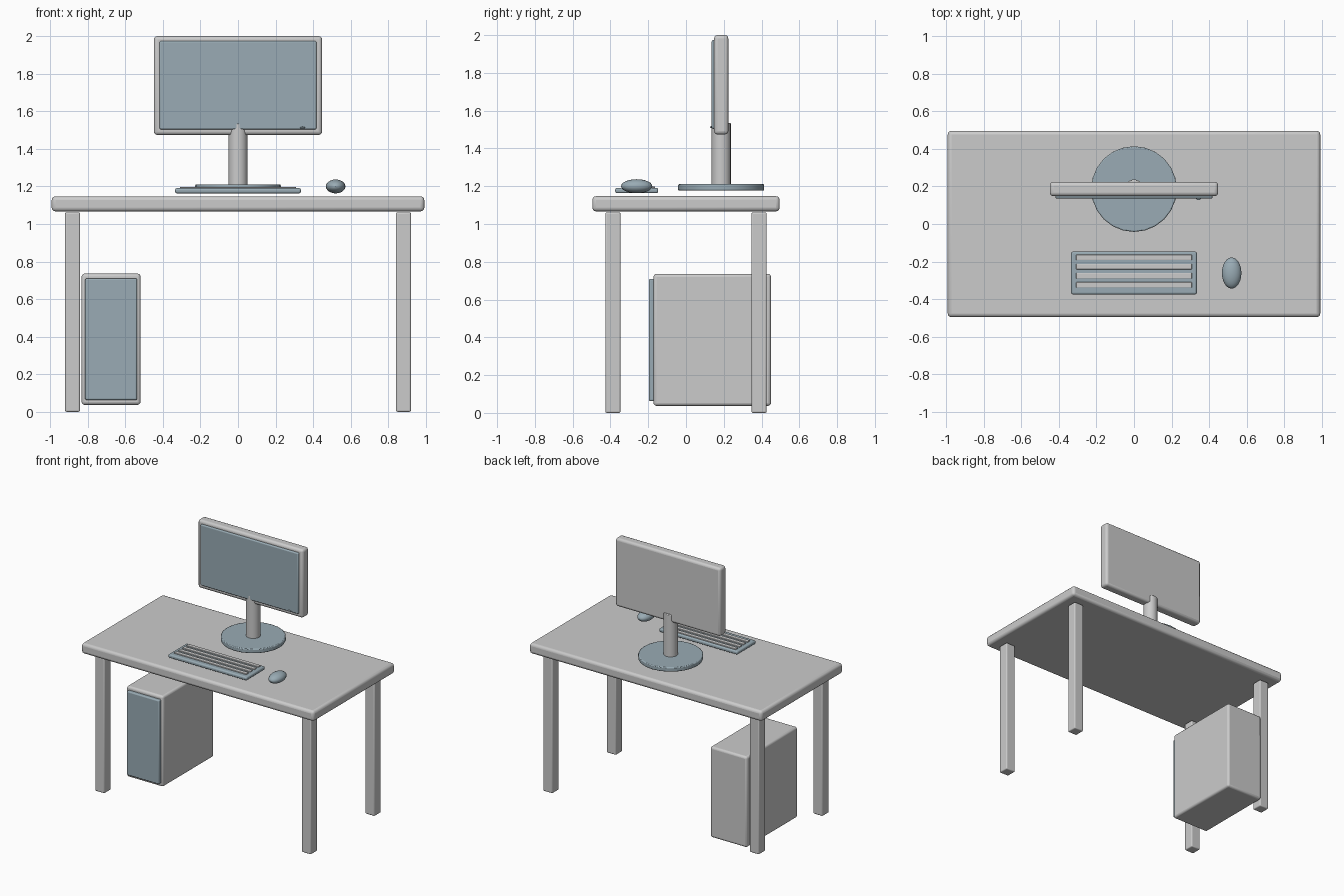
import bpy

if "Cube" in bpy.data.objects:
    bpy.data.objects.remove(bpy.data.objects["Cube"])

slate = bpy.data.materials.new("slate")
slate.diffuse_color = (0.32, 0.41, 0.46, 1)
slate.use_nodes = True
slate.node_tree.nodes["Principled BSDF"].inputs["Base Color"].default_value = slate.diffuse_color


def finish(name, bevel=0.0, mat=None, segments=3):
    """Name the active object, apply its scale, round its edges and shade it."""
    ob = bpy.context.object
    ob.name = ob.data.name = name
    bpy.ops.object.transform_apply(location=False, rotation=False, scale=True)
    bpy.ops.object.shade_smooth_by_angle()
    if bevel:
        mod = ob.modifiers.new("rounded", 'BEVEL')
        mod.width = bevel
        mod.segments = segments
        mod.limit_method = 'ANGLE'
    if mat:
        ob.data.materials.append(mat)
    return ob


def box(name, x, y, z, bevel, mat=None):
    """Box from (min, max) ranges on each axis."""
    r = (x, y, z)
    bpy.ops.mesh.primitive_cube_add(size=1, location=[(a + b) / 2 for a, b in r])
    bpy.context.object.scale = [b - a for a, b in r]
    return finish(name, bevel, mat)


def disc(name, radius, x, y, z, bevel, mat=None):
    """Upright 24-sided cylinder over a z range."""
    bpy.ops.mesh.primitive_cylinder_add(vertices=24, radius=radius, depth=z[1] - z[0],
                                        location=(x, y, sum(z) / 2))
    return finish(name, bevel, mat, 2)


def ellipsoid(name, centre, radii, mat=None):
    bpy.ops.mesh.primitive_uv_sphere_add(segments=24, ring_count=12, radius=1, location=centre)
    bpy.context.object.scale = radii
    return finish(name, 0, mat)


# Desk
box("desk_top", (-0.992, 0.992), (-0.496, 0.496), (1.067, 1.147), 0.02)
for side, sx in (("left", -1), ("right", 1)):
    for end, sy in (("front", -1), ("back", 1)):
        cx, cy = sx * 0.881, sy * 0.387
        box(f"{end}_{side}_leg", (cx - 0.04, cx + 0.04), (cy - 0.04, cy + 0.04),
            (0, 1.062), 0.008)

# Monitor on its stand
box("monitor_case", (-0.448, 0.448), (0.149, 0.224), (1.474, 2.0), 0.018)
box("monitor_screen", (-0.418, 0.418), (0.136, 0.17), (1.504, 1.974), 0.008, slate)
ellipsoid("power_light", (0.344, 0.136, 1.513), (0.013, 0.009, 0.005), slate)
disc("monitor_post", 0.051, 0, 0.186, (1.2, 1.536), 0.004)
disc("monitor_base", 0.228, 0, 0.186, (1.177, 1.211), 0.006, slate)

# Keyboard with four key rows
box("keyboard_tray", (-0.335, 0.335), (-0.375, -0.147), (1.163, 1.191), 0.01, slate)
for i in range(4):
    cy = -0.178 - i * 0.0487
    box(f"key_row_{i + 1}", (-0.308, 0.308), (cy - 0.015, cy + 0.015), (1.18, 1.198), 0.003)

# Mouse
ellipsoid("mouse", (0.52, -0.261, 1.2), (0.052, 0.083, 0.037), slate)

# Computer tower under the desk
box("tower_case", (-0.833, -0.519), (-0.172, 0.45), (0.037, 0.736), 0.016)
box("tower_front_panel", (-0.814, -0.537), (-0.197, -0.155), (0.063, 0.71), 0.008, slate)
